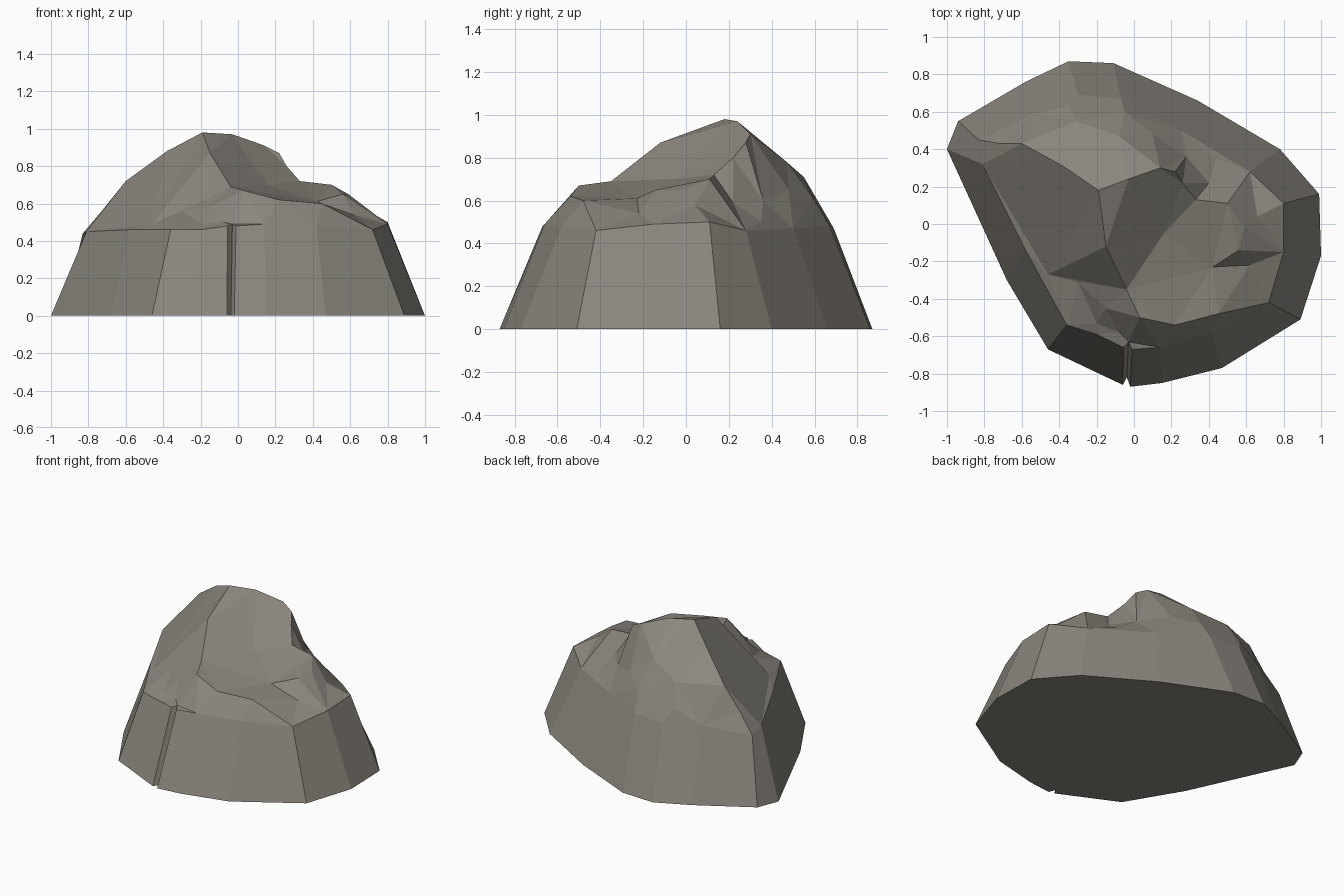
import bpy, bmesh
from mathutils import Vector
from mathutils.geometry import delaunay_2d_cdt

if "Cube" in bpy.data.objects:
    bpy.data.objects.remove(bpy.data.objects["Cube"])

# Wall columns, counter-clockwise: base x, y, then shoulder x, y, z
wall = [
    (-1.00, .40, -.81, .32, .45), (-.68, -.30, -.58, -.14, .46),
    (-.46, -.67, -.36, -.54, .46), (-.25, -.77, -.20, -.59, .46),
    (-.06, -.86, -.055, -.66, .48), (-.038, -.82, -.03, -.63, .49),
    (-.02, -.87, -.01, -.67, .48), (.15, -.85, .14, -.66, .49),
    (.47, -.77, .42, -.58, .48), (.89, -.51, .72, -.42, .46),
    (1.00, -.17, .80, -.15, .49), (.99, .16, .80, .11, .50),
    (.78, .40, .62, .28, .46), (.34, .66, .25, .50, .47),
    (-.11, .86, -.07, .67, .48), (-.35, .87, -.30, .69, .47),
    (-.58, .76, -.53, .59, .48), (-.94, .55, -.83, .45, .44),
]

# Crest lines and ledges that must stay as sharp edges
peak, notch, west = (-.19, .18, .98), (-.04, -.35, .69), (-.60, .43, .72)
east, foot = (.22, .28, .87), (.33, .13, .72)
shoulder = (.14, .30, .91)
chains = [
    [west, (-.38, .31, .88), peak],
    [peak, (-.15, -.12, .87), notch],
    [peak, (-.03, .24, .97), shoulder, east],
    [east, (.26, .22, .80), foot, (.16, -.05, .70), notch],
    [west, (-.81, .32, .45), (-.46, -.27, .49), notch],
    [west, (-.31, .55, .71), (-.08, .47, .78), shoulder],
    [notch, (.03, -.50, .67), (.22, -.54, .62), (.45, -.48, .60),
     (.42, -.23, .61), (.56, -.14, .65), (.59, -.02, .65), (.50, .11, .70), foot],
]

# Loose bumps on the ledges around the crest
bumps = [
    (.62, -.22, .54), (.66, .04, .58), (.44, .35, .50), (.40, .22, .59),
    (.28, .36, .60), (.10, .48, .65), (-.05, .60, .60), (-.35, .63, .57),
    (-.72, .43, .57), (-.15, -.45, .58), (-.20, -.53, .49),
    (-.08, -.58, .50), (-.30, -.31, .56),
]

# Collect the cap points and constrained edges
points, edges = [], []


def index_of(p):
    if p not in points:
        points.append(p)
    return points.index(p)


n = len(wall)
for w in wall:
    index_of(w[2:])
for chain in chains:
    ids = [index_of(p) for p in chain]
    edges += list(zip(ids, ids[1:]))
for p in bumps:
    index_of(p)

flat = [Vector(p[:2]) for p in points]
out = delaunay_2d_cdt(flat, edges, [list(range(n))], 1, 1e-5)
out_co, out_faces, origin = out[0], out[2], out[3]

# Rock: triangulated cap, sloping walls and flat underside
bm = bmesh.new()
cap = [bm.verts.new(p) for p in points]
base = [bm.verts.new((w[0], w[1], 0)) for w in wall]
lookup = [cap[o[0]] if o else bm.verts.new((c.x, c.y, .55))
          for c, o in zip(out_co, origin)]
for f in out_faces:
    bm.faces.new([lookup[i] for i in f])
for i in range(n):
    j = (i + 1) % n
    bm.faces.new((base[i], base[j], cap[j], cap[i]))
bm.faces.new(base[::-1])
bmesh.ops.recalc_face_normals(bm, faces=bm.faces)

mesh = bpy.data.meshes.new("rock")
bm.to_mesh(mesh)
bm.free()
rock = bpy.data.objects.new("rock", mesh)
bpy.context.collection.objects.link(rock)

stone = bpy.data.materials.new("warm grey stone")
stone.diffuse_color = (.26, .24, .21, 1)
stone.use_nodes = True
stone.node_tree.nodes["Principled BSDF"].inputs["Base Color"].default_value = stone.diffuse_color
mesh.materials.append(stone)
